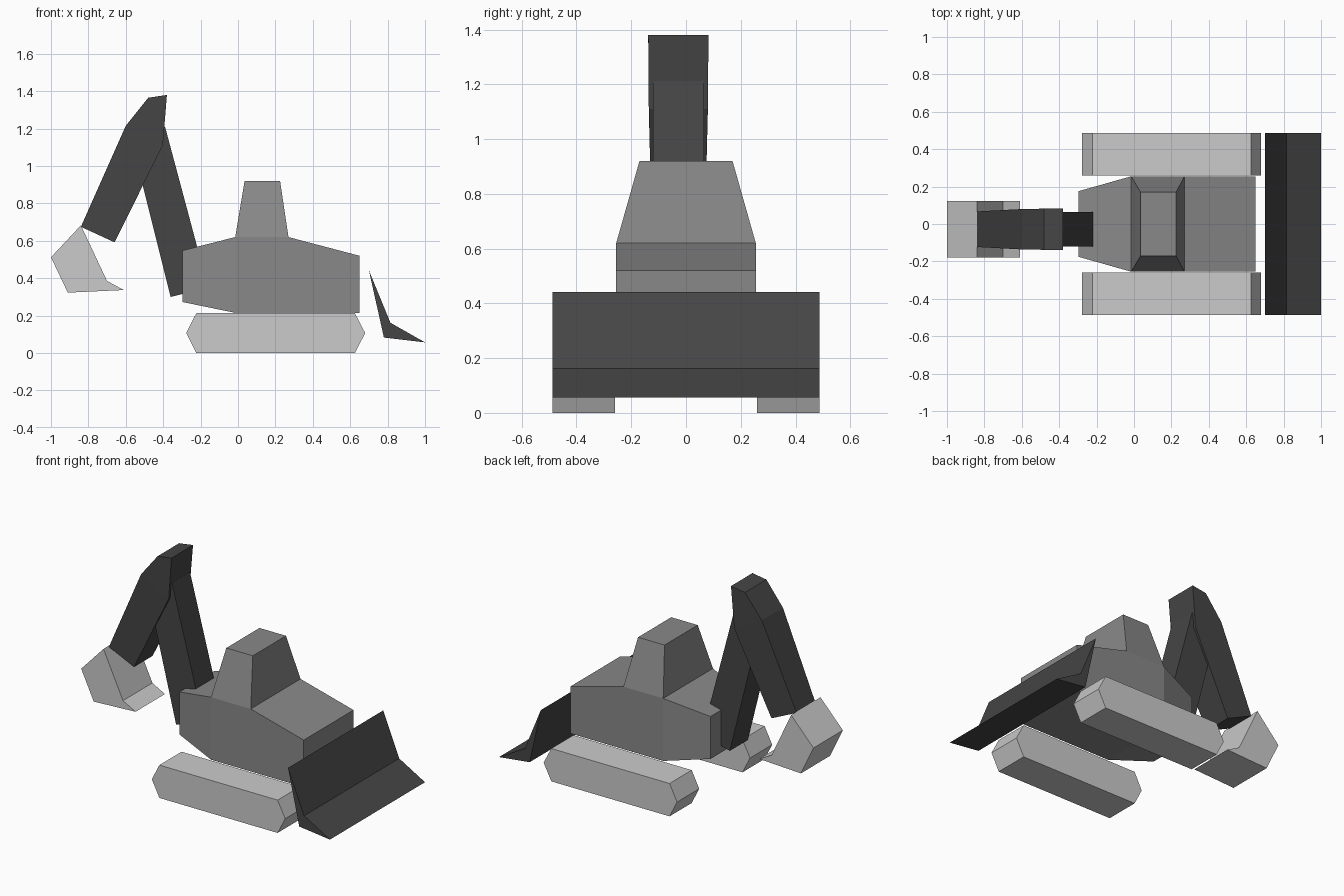
import bpy, bmesh

if "Cube" in bpy.data.objects:
    bpy.data.objects.remove(bpy.data.objects["Cube"])


def shade(name, value):
    mat = bpy.data.materials.new(name)
    mat.diffuse_color = (value, value, value, 1)
    mat.use_nodes = True
    mat.node_tree.nodes["Principled BSDF"].inputs["Base Color"].default_value = mat.diffuse_color
    return mat


MID, DARK = shade("mid_grey", 0.25), shade("dark_grey", 0.06)


def finish(name, bm, mat):
    bmesh.ops.recalc_face_normals(bm, faces=bm.faces)
    mesh = bpy.data.meshes.new(name)
    bm.to_mesh(mesh)
    bm.free()
    if mat:
        mesh.materials.append(mat)
    obj = bpy.data.objects.new(name, mesh)
    bpy.context.collection.objects.link(obj)
    return obj


def prism(name, profile, y0, y1, mat=None):
    """Extrude an x/z outline from y0 to y1."""
    bm = bmesh.new()
    face = bm.faces.new([bm.verts.new((x, y0, z)) for x, z in profile])
    new = bmesh.ops.extrude_face_region(bm, geom=[face], use_keep_orig=True)["geom"]
    verts = [g for g in new if isinstance(g, bmesh.types.BMVert)]
    bmesh.ops.translate(bm, verts=verts, vec=(0, y1 - y0, 0))
    return finish(name, bm, mat)


def loft(name, sections, yc=0.0, mat=None):
    """Join sections, each made of two x/z points and a half width in y."""
    bm = bmesh.new()
    rings = []
    for (xa, za), (xb, zb), w in sections:
        rings.append([bm.verts.new(p) for p in (
            (xa, yc - w, za), (xa, yc + w, za), (xb, yc + w, zb), (xb, yc - w, zb))])
    for a, b in zip(rings, rings[1:]):
        for i in range(4):
            j = (i + 1) % 4
            bm.faces.new((a[i], a[j], b[j], b[i]))
    bm.faces.new(rings[0])
    bm.faces.new(rings[-1])
    return finish(name, bm, mat)


# Crawler tracks, one on each side
track = [(-0.277, 0.107), (-0.223, 0.213), (0.625, 0.213),
         (0.68, 0.107), (0.625, 0.0), (-0.223, 0.0)]
for side, s in (("front", -1), ("back", 1)):
    prism("track_" + side, track, s * 0.26, s * 0.487)

# Hull, tapering towards the arm
loft("hull", [
    ((-0.298, 0.548), (-0.298, 0.273), 0.175),
    ((-0.015, 0.62), (-0.015, 0.215), 0.255),
    ((0.27, 0.62), (0.27, 0.215), 0.255),
    ((0.65, 0.52), (0.65, 0.215), 0.255)], mat=MID)

# Cab
loft("cab", [
    ((-0.015, 0.62), (0.27, 0.62), 0.255),
    ((0.035, 0.92), (0.225, 0.92), 0.17)], mat=MID)

# Dozer blade
prism("dozer_blade", [(0.70, 0.442), (0.78, 0.083), (1.0, 0.057), (0.815, 0.162)],
      -0.487, 0.487, DARK)

# Boom, rising out of the hull
prism("boom", [(-0.36, 0.30), (-0.16, 0.35), (-0.39, 1.21), (-0.56, 1.10)],
      -0.12, 0.065, DARK)

# Stick, hanging from the top of the boom
loft("stick", [
    ((-0.84, 0.675), (-0.66, 0.592), 0.095),
    ((-0.60, 1.215), (-0.402, 1.11), 0.108),
    ((-0.48, 1.365), (-0.38, 1.38), 0.11)], -0.028, DARK)

# Bucket
prism("bucket", [(-0.84, 0.683), (-1.0, 0.512), (-0.91, 0.323),
                 (-0.61, 0.337), (-0.70, 0.385)], -0.178, 0.123)
